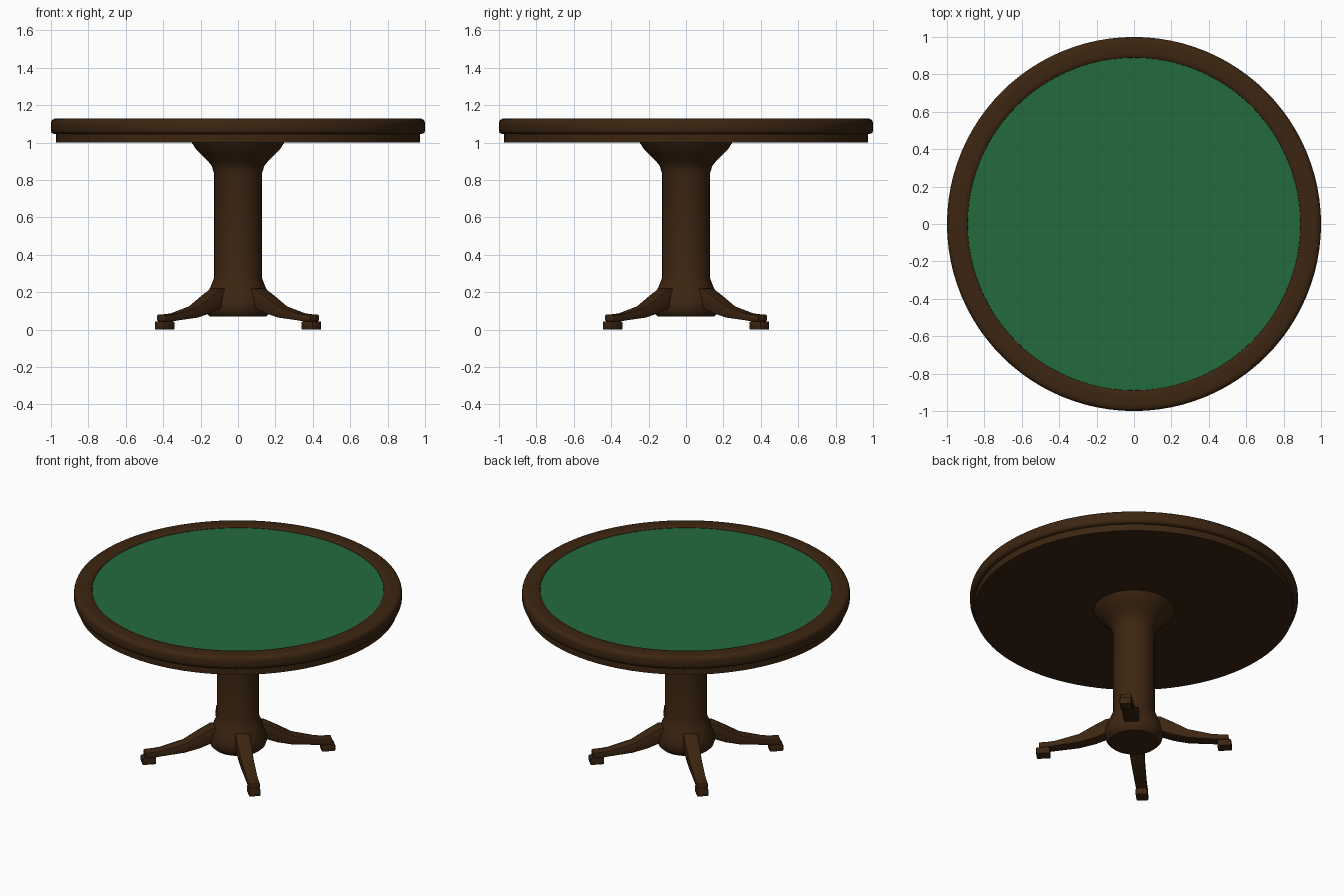
import bpy, bmesh, math
from mathutils import Matrix, Vector

if "Cube" in bpy.data.objects:
    bpy.data.objects.remove(bpy.data.objects["Cube"])


def make_material(name, color):
    m = bpy.data.materials.new(name)
    m.diffuse_color = (*color, 1)
    m.use_nodes = True
    m.node_tree.nodes["Principled BSDF"].inputs["Base Color"].default_value = m.diffuse_color
    return m


WOOD = make_material("dark wood", (0.045, 0.0185, 0.0055))
FELT = make_material("green felt", (0.0176, 0.147, 0.048))


def finish(bm, name, mat, angle=40):
    bmesh.ops.recalc_face_normals(bm, faces=bm.faces)
    me = bpy.data.meshes.new(name)
    bm.to_mesh(me)
    bm.free()
    me.materials.append(mat)
    ob = bpy.data.objects.new(name, me)
    bpy.context.collection.objects.link(ob)
    bpy.ops.object.select_all(action='DESELECT')
    ob.select_set(True)
    bpy.context.view_layer.objects.active = ob
    bpy.ops.object.shade_smooth_by_angle(angle=math.radians(angle))
    return ob


def lathe(name, profile, mat, steps=96, closed=False, angle=40):
    """Revolve (radius, z) points about z; open profiles get flat caps."""
    bm = bmesh.new()
    rings = []
    for r, z in profile:
        rings.append([bm.verts.new((r * math.cos(a), r * math.sin(a), z))
                      for a in (2 * math.pi * i / steps for i in range(steps))])
    pairs = list(zip(rings, rings[1:]))
    if closed:
        pairs.append((rings[-1], rings[0]))
    for lo, hi in pairs:
        for i in range(steps):
            j = (i + 1) % steps
            bm.faces.new((lo[i], lo[j], hi[j], hi[i]))
    if not closed:
        bm.faces.new(rings[0])
        bm.faces.new(rings[-1])
    return finish(bm, name, mat, angle)


# Table top: under-slab, rounded rim and inset felt
lathe("top_underside", [(0.973, 1.0), (0.973, 1.06)], WOOD)
lathe("rim", [(0.88, 1.05), (0.97, 1.045), (0.985, 1.046), (0.996, 1.053),
              (1.0, 1.065), (1.0, 1.105), (0.996, 1.118), (0.985, 1.127),
              (0.97, 1.13), (0.915, 1.13), (0.9, 1.128), (0.89, 1.122),
              (0.887, 1.11)], WOOD, closed=True)
lathe("felt", [(0.889, 1.09), (0.889, 1.12)], FELT)

# Pedestal column with flared top and bulged base
lathe("column", [(0.15, 0.07), (0.168, 0.088), (0.177, 0.115), (0.176, 0.15),
                 (0.155, 0.21), (0.138, 0.25), (0.127, 0.28), (0.127, 0.83),
                 (0.14, 0.875), (0.16, 0.9), (0.2, 0.94), (0.225, 0.965),
                 (0.247, 1.0)], WOOD, steps=48)

# Leg stations: radius, bottom z, top z, half width
STATIONS = [(0.10, 0.13, 0.22, 0.045), (0.165, 0.12, 0.22, 0.045),
            (0.24, 0.09, 0.18, 0.043), (0.335, 0.065, 0.125, 0.039),
            (0.48, 0.05, 0.087, 0.035), (0.52, 0.045, 0.083, 0.034),
            (0.58, 0.045, 0.08, 0.034)]


def leg(name, rot):
    bm = bmesh.new()
    rings = [[bm.verts.new(rot @ Vector(p)) for p in
              ((r, -w, b), (r, w, b), (r, w, t), (r, -w, t))]
             for r, b, t, w in STATIONS]
    for a, c in zip(rings, rings[1:]):
        for i in range(4):
            j = (i + 1) % 4
            bm.faces.new((a[i], a[j], c[j], c[i]))
    bm.faces.new(rings[0])
    bm.faces.new(rings[-1])
    bmesh.ops.recalc_face_normals(bm, faces=bm.faces)
    sharp = [e for e in bm.edges if e.calc_face_angle(0) > 1.0]
    bmesh.ops.bevel(bm, geom=sharp, offset=0.005, segments=2, profile=0.5, affect='EDGES')
    finish(bm, name, WOOD, 35)


def foot(name, rot):
    bm = bmesh.new()
    bmesh.ops.create_cube(bm, size=1, matrix=rot @ Matrix.Translation((0.555, 0, 0.0225))
                          @ Matrix.Diagonal((0.085, 0.072, 0.045, 1)))
    bmesh.ops.bevel(bm, geom=list(bm.edges), offset=0.007, segments=2, profile=0.5, affect='EDGES')
    finish(bm, name, WOOD, 35)


# Four diagonal legs, each on a foot pad
for k, label in enumerate(("back_right", "back_left", "front_left", "front_right")):
    turn = Matrix.Rotation(math.radians(45 + 90 * k), 4, 'Z')
    leg(label + "_leg", turn)
    foot(label + "_foot", turn)
